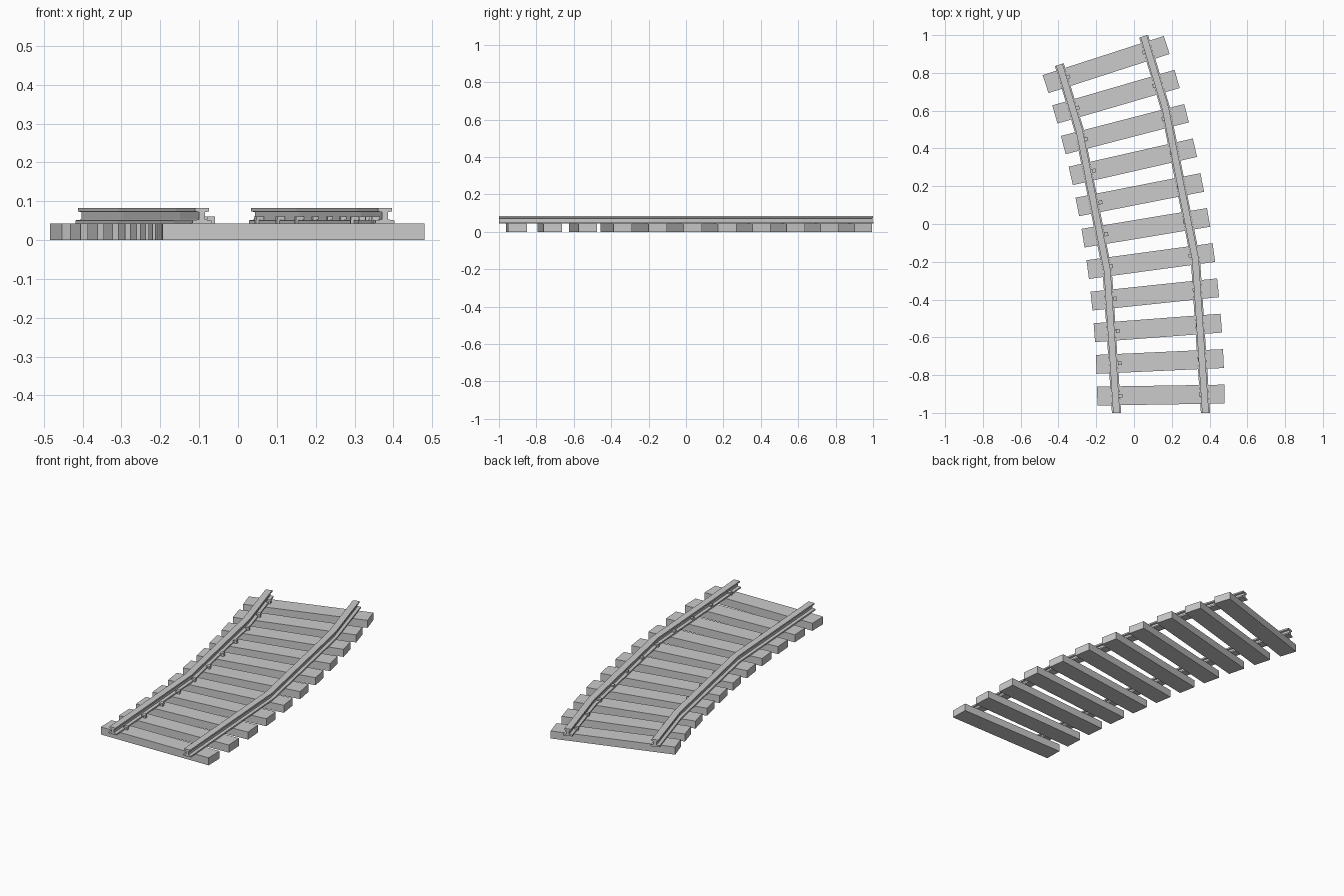
import bpy, bmesh
from math import radians, cos, sin
from mathutils import Matrix

if "Cube" in bpy.data.objects:
    bpy.data.objects.remove(bpy.data.objects["Cube"])

# The track bends about a vertical axis far to the left
CX, CY, R = -5.857, -1.0, 6.0
HALF_GAUGE = 0.2355
TIE_TOP = 0.043


def on_arc(radius, deg, z=0.0):
    a = radians(deg)
    return (CX + radius * cos(a), CY + radius * sin(a), z)


def finish(bm, name):
    bmesh.ops.recalc_face_normals(bm, faces=bm.faces)
    mesh = bpy.data.meshes.new(name)
    bm.to_mesh(mesh)
    bm.free()
    obj = bpy.data.objects.new(name, mesh)
    bpy.context.collection.objects.link(obj)
    return obj


def add_box(bm, radius, deg, size, z0):
    # box with its x axis pointing radially outwards
    mat = (Matrix.Translation(on_arc(radius, deg, z0 + size[2] / 2))
           @ Matrix.Rotation(radians(deg), 4, 'Z')
           @ Matrix.Diagonal((*size, 1)))
    bmesh.ops.create_cube(bm, size=1, matrix=mat)


# I-shaped rail section: right half, mirrored for the left
half = [(0.0245, TIE_TOP), (0.0245, 0.051), (0.008, 0.053),
        (0.008, 0.072), (0.018, 0.074), (0.018, 0.083)]
section = half + [(-x, z) for x, z in reversed(half)]


def make_rail(name, radius):
    bm = bmesh.new()
    rings = [[bm.verts.new(on_arc(radius + x, deg, z)) for x, z in section]
             for deg in (0, 7.5, 15, 18.65)]
    n = len(section)
    for a, b in zip(rings, rings[1:]):
        for i in range(n):
            j = (i + 1) % n
            bm.faces.new((a[i], a[j], b[j], b[i]))
    bm.faces.new(rings[0])
    bm.faces.new(rings[-1])
    finish(bm, name)


make_rail("left_rail", R - HALF_GAUGE)
make_rail("right_rail", R + HALF_GAUGE)

# Ties, with a hooked spike on the inner side of each rail
for k in range(11):
    deg = 0.9 + 1.7 * k
    bm = bmesh.new()
    add_box(bm, R, deg, (0.674, 0.1, TIE_TOP), 0)
    finish(bm, f"tie_{k + 1}")

    for side, name in ((-1, "left_spike"), (1, "right_spike")):
        bm = bmesh.new()
        inner = R + side * (HALF_GAUGE - 0.0245)
        add_box(bm, inner - side * 0.003, deg, (0.012, 0.014, 0.014), TIE_TOP - 0.003)
        add_box(bm, inner + side * 0.001, deg, (0.02, 0.02, 0.009), 0.052)
        finish(bm, f"{name}_{k + 1}")
